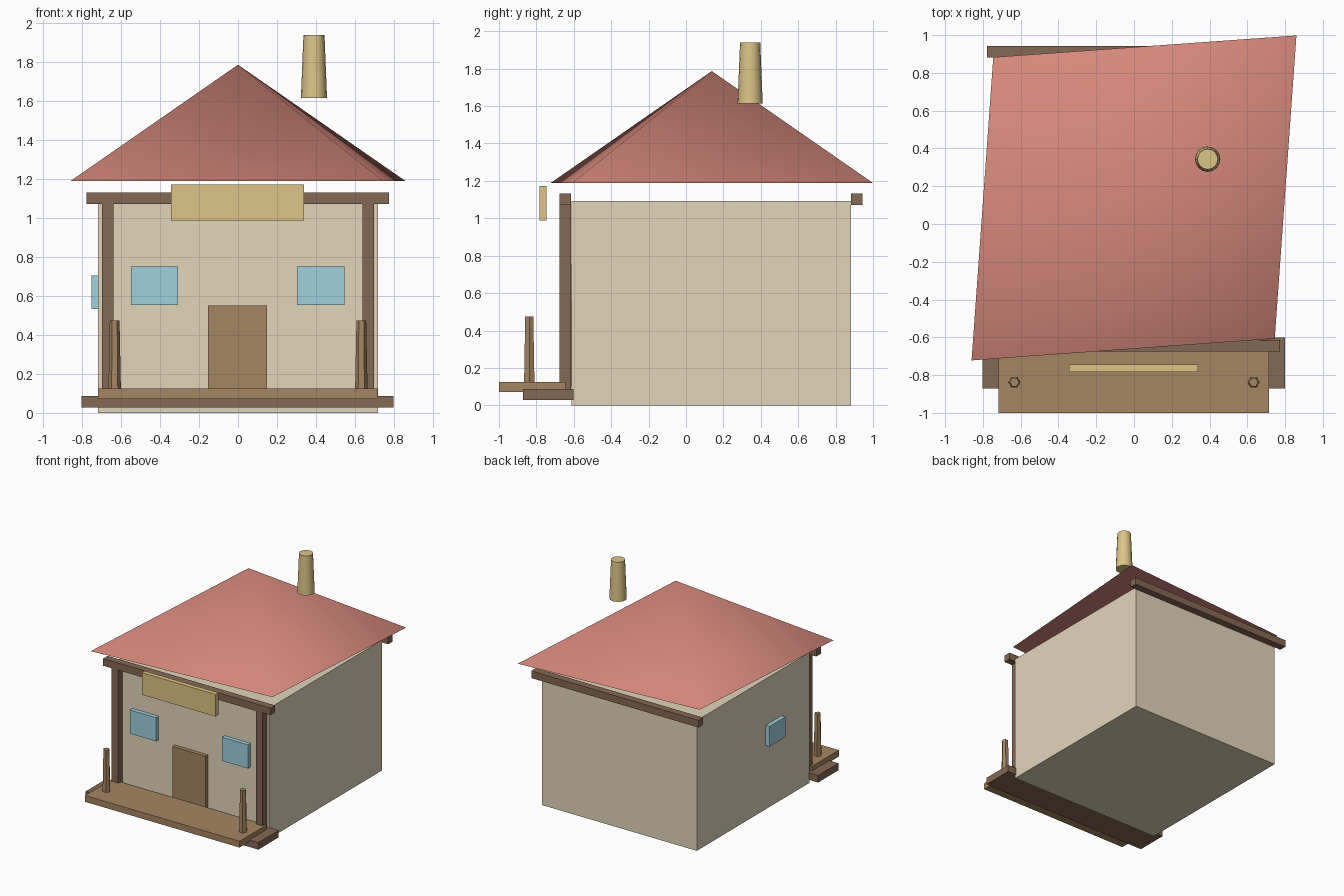
import bpy, bmesh, math
from mathutils import Vector

if "Cube" in bpy.data.objects:
    bpy.data.objects.remove(bpy.data.objects["Cube"])


def material(name, rgb):
    m = bpy.data.materials.new(name)
    m.diffuse_color = (*rgb, 1)
    m.use_nodes = True
    m.node_tree.nodes["Principled BSDF"].inputs["Base Color"].default_value = m.diffuse_color
    return m


PLASTER = material("plaster", (0.76, 0.67, 0.50))
TILE = material("roof_tile", (0.68, 0.25, 0.20))
BEAM = material("dark_wood", (0.23, 0.14, 0.09))
WOOD = material("light_wood", (0.38, 0.24, 0.12))
GLASS = material("glass", (0.35, 0.64, 0.74))
GOLD = material("ochre", (0.72, 0.56, 0.24))


def finish(name, bm, mat, smooth_angle=None):
    bmesh.ops.recalc_face_normals(bm, faces=bm.faces[:])
    me = bpy.data.meshes.new(name)
    bm.to_mesh(me)
    bm.free()
    me.materials.append(mat)
    ob = bpy.data.objects.new(name, me)
    bpy.context.collection.objects.link(ob)
    if smooth_angle:
        bpy.ops.object.select_all(action='DESELECT')
        ob.select_set(True)
        bpy.context.view_layer.objects.active = ob
        bpy.ops.object.shade_smooth_by_angle(angle=math.radians(smooth_angle))
    return ob


def box(name, x, y, z, mat):
    """Box from (min, max) ranges."""
    bm = bmesh.new()
    bmesh.ops.create_cube(bm, size=1)
    for v in bm.verts:
        v.co = Vector([(r[0] + r[1]) / 2 + c * (r[1] - r[0])
                       for r, c in zip((x, y, z), v.co)])
    return finish(name, bm, mat)


def taper(name, centre, z, r0, r1, sides, mat, smooth_angle=None):
    """Upright tapered cylinder with a corner pointing along x."""
    bm = bmesh.new()
    rings = []
    for r, h in ((r0, z[0]), (r1, z[1])):
        rings.append([bm.verts.new((centre[0] + r * math.cos(math.tau * i / sides),
                                    centre[1] + r * math.sin(math.tau * i / sides), h))
                      for i in range(sides)])
    for i in range(sides):
        j = (i + 1) % sides
        bm.faces.new((rings[0][i], rings[0][j], rings[1][j], rings[1][i]))
    for ring in rings:
        bm.faces.new(ring)
    return finish(name, bm, mat, smooth_angle)


# House body
box("walls", (-0.718, 0.718), (-0.612, 0.882), (0, 1.092), PLASTER)

# Skewed pyramid roof
bm = bmesh.new()
base = [bm.verts.new((x, 0.138 + y, 1.19)) for x, y in
        ((-0.86, -0.86), (0.745, -0.745), (0.86, 0.86), (-0.745, 0.745))]
apex = bm.verts.new((0, 0.138, 1.787))
bm.faces.new(base)
for i in range(4):
    bm.faces.new((base[i], base[(i + 1) % 4], apex))
finish("roof", bm, TILE, 60)

# Chimney
taper("chimney", (0.39, 0.343), (1.615, 1.94), 0.067, 0.054, 16, GOLD, 30)

# Timber frame
box("front_beam", (-0.777, 0.774), (-0.675, -0.615), (1.072, 1.132), BEAM)
box("back_beam", (-0.777, 0.774), (0.882, 0.943), (1.072, 1.132), BEAM)
for side, s in (("left", -1), ("right", 1)):
    x = s * 0.668
    box(side + "_timber_post", (x - 0.03, x + 0.03), (-0.675, -0.615), (0.08, 1.075), BEAM)

# Porch deck on its sill, with hexagonal bollards
box("porch_sill", (-0.803, 0.799), (-0.872, -0.602), (0.028, 0.087), BEAM)
box("porch_deck", (-0.718, 0.715), (-1.0, -0.645), (0.072, 0.125), WOOD)
for side, s in (("left", -1), ("right", 1)):
    taper(side + "_bollard", (s * 0.633, -0.838), (0.12, 0.475), 0.032, 0.025, 6, WOOD)

# Door and windows
box("door", (-0.155, 0.15), (-0.645, -0.61), (0.10, 0.55), WOOD)
box("left_front_window", (-0.55, -0.307), (-0.647, -0.61), (0.554, 0.752), GLASS)
box("right_front_window", (0.303, 0.546), (-0.647, -0.61), (0.554, 0.752), GLASS)
box("side_window", (-0.753, -0.716), (-0.24, -0.03), (0.534, 0.704), GLASS)

# Blank sign board
box("sign_board", (-0.343, 0.34), (-0.784, -0.745), (0.987, 1.172), GOLD)
